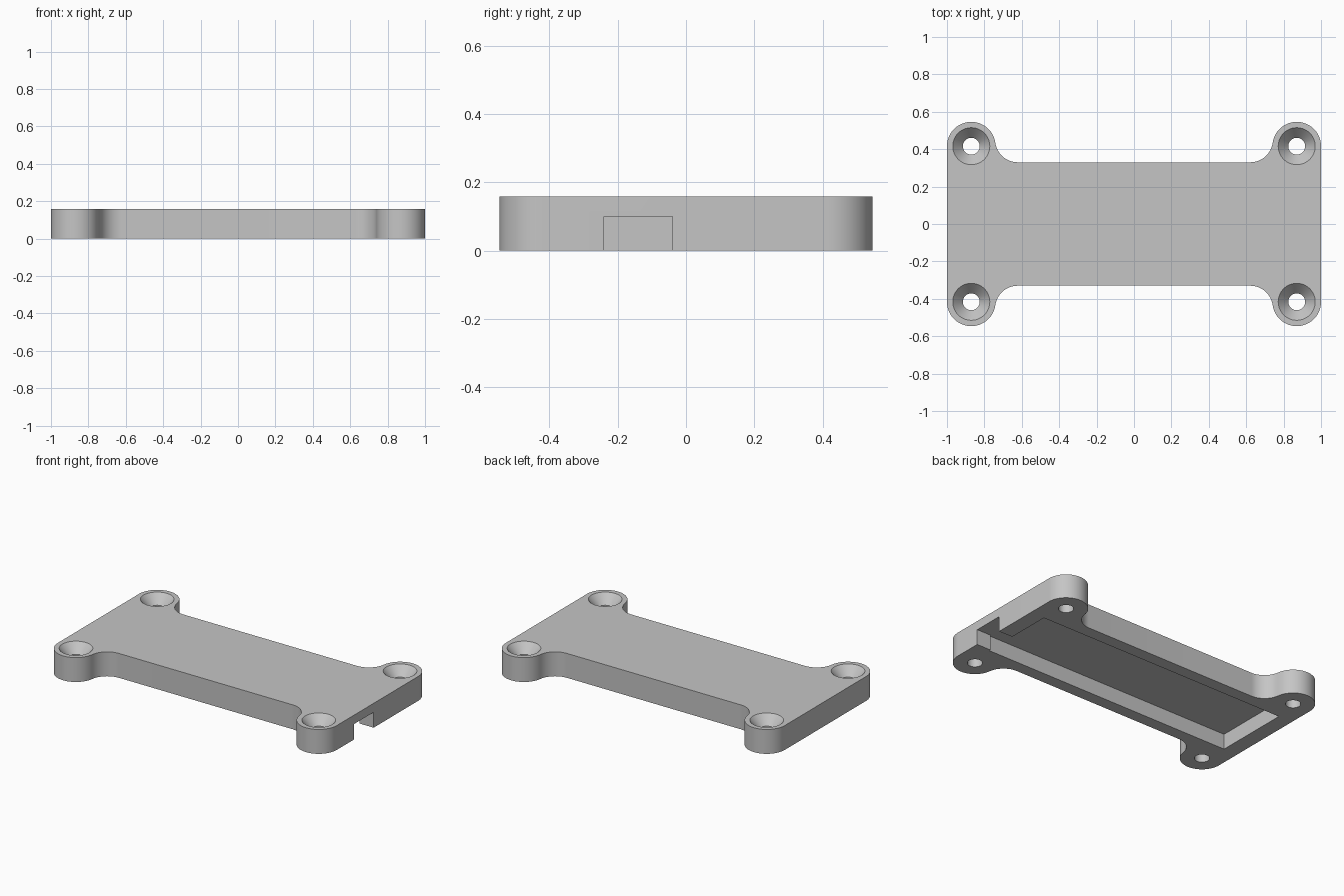
import bpy, bmesh
from math import atan2, cos, sin, pi, sqrt, radians

if "Cube" in bpy.data.objects:
    bpy.data.objects.remove(bpy.data.objects["Cube"], do_unlink=True)

HEIGHT = 0.158
EAR_X, EAR_Y, EAR_R = 0.87, 0.416, 0.13   # corner lugs
BODY_Y, FILLET_R = 0.33, 0.12             # half width and concave fillet
POCKET_Z = 0.10

grey = bpy.data.materials.new("plain_grey")
grey.use_nodes = True
color = (0.56, 0.56, 0.56, 1)
grey.diffuse_color = color
grey.node_tree.nodes["Principled BSDF"].inputs["Base Color"].default_value = color


def arc(cx, cy, r, start, end, steps):
    angles = [start + (end - start) * i / steps for i in range(steps + 1)]
    return [(cx + r * cos(a), cy + r * sin(a)) for a in angles]


def loft(name, sections):
    """Closed solid through outlines given as (points, z)."""
    bm = bmesh.new()
    rings = [[bm.verts.new((x, y, z)) for x, y in pts] for pts, z in sections]
    for low, high in zip(rings, rings[1:]):
        for i in range(len(low)):
            bm.faces.new((low[i - 1], low[i], high[i], high[i - 1]))
    bm.faces.new(rings[0][::-1])
    bm.faces.new(rings[-1])
    bmesh.ops.recalc_face_normals(bm, faces=bm.faces)
    mesh = bpy.data.meshes.new(name)
    bm.to_mesh(mesh)
    bm.free()
    mesh.materials.append(grey)
    obj = bpy.data.objects.new(name, mesh)
    bpy.context.collection.objects.link(obj)
    return obj


# Plate outline: one quarter with lug arc and fillet arc, mirrored both ways
fil_y = BODY_Y + FILLET_R
fil_x = EAR_X - sqrt((EAR_R + FILLET_R) ** 2 - (fil_y - EAR_Y) ** 2)
touch = atan2(fil_y - EAR_Y, fil_x - EAR_X)
quarter = arc(EAR_X, EAR_Y, EAR_R, 0, touch, 32)
quarter += arc(fil_x, fil_y, FILLET_R, touch - pi, -pi / 2, 16)[1:]
back = quarter + [(-x, y) for x, y in reversed(quarter)]
outline = back + [(-x, -y) for x, y in back]
plate = loft("cover_plate", [(outline, 0), (outline, HEIGHT)])

# Underside pocket with a cable notch through the right end
pocket = [(-0.9, -0.25), (0.9, -0.25), (0.9, -0.24), (1.1, -0.24),
          (1.1, -0.04), (0.9, -0.04), (0.9, 0.25), (-0.9, 0.25)]
cutters = [loft("pocket_cutter", [(pocket, -0.1), (pocket, POCKET_Z)])]

# Countersunk screw holes
screw = [(0.045, -0.1), (0.045, HEIGHT - 0.06), (0.099, HEIGHT), (0.117, HEIGHT + 0.02)]
for sx in (-1, 1):
    for sy in (-1, 1):
        rings = [(arc(sx * EAR_X, sy * EAR_Y, r, 0, 2 * pi, 48)[:-1], z) for r, z in screw]
        cutters.append(loft("screw_hole_cutter", rings))

# Cut everything out, then drop the cutters
bpy.ops.object.select_all(action='DESELECT')
plate.select_set(True)
bpy.context.view_layer.objects.active = plate
for cutter in cutters:
    cutter.hide_render = True
    mod = plate.modifiers.new("cut", 'BOOLEAN')
    mod.operation = 'DIFFERENCE'
    mod.solver = 'EXACT'
    mod.object = cutter
    bpy.ops.object.modifier_apply(modifier=mod.name)
    bpy.data.objects.remove(cutter, do_unlink=True)

bpy.ops.object.shade_smooth_by_angle(angle=radians(25))
